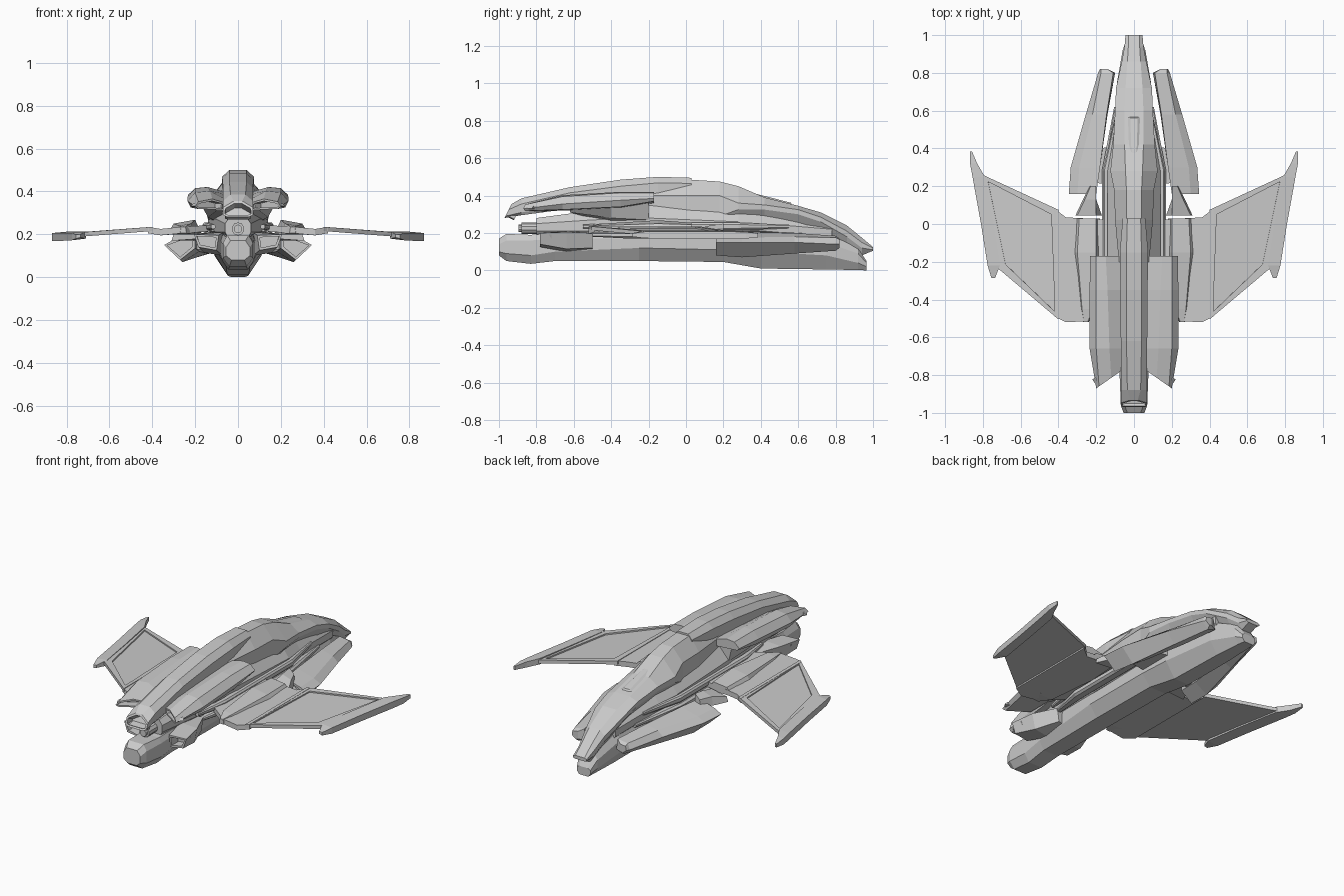
import bpy, bmesh


def finish(name, bm, mirror):
    bmesh.ops.recalc_face_normals(bm, faces=bm.faces)
    me = bpy.data.meshes.new(name)
    bm.to_mesh(me)
    bm.free()
    ob = bpy.data.objects.new(name, me)
    bpy.context.collection.objects.link(ob)
    if mirror:
        ob.modifiers.new("mirror", 'MIRROR')
    return ob


def loft(name, rings, mirror=False, sink=()):
    """Skin matching rings; sink = (cap index, inset, depth) hollows a cap."""
    bm = bmesh.new()
    vs = [[bm.verts.new(p) for p in r] for r in rings]
    n = len(rings[0])
    for a, b in zip(vs, vs[1:]):
        for i in range(n):
            j = (i + 1) % n
            bm.faces.new((a[i], a[j], b[j], b[i]))
    caps = [bm.faces.new(vs[0]), bm.faces.new(vs[-1])]
    bmesh.ops.recalc_face_normals(bm, faces=bm.faces)
    for k, inset, depth in sink:
        f = caps[k]
        bmesh.ops.inset_region(bm, faces=[f], thickness=inset, depth=0)
        f.normal_update()
        g = bmesh.ops.extrude_discrete_faces(bm, faces=[f])["faces"][0]
        bmesh.ops.translate(bm, verts=g.verts, vec=-g.normal * depth)
    return finish(name, bm, mirror)


def octo(y, zb, zt, wb, w, wt, za, zc, cx=0, lean=0):
    """Eight-sided section: bottom half width, belly, top; lean shifts top along y."""
    half = [(wb, zb), (w, za), (w, zc), (wt, zt)]
    pts = half + [(-x, z) for x, z in reversed(half)]
    return [(cx + x, y + lean * (z - zb), z) for x, z in pts]


def section(y, pts, slant=0):
    """Flat section at y; slant sweeps it along y away from its outermost point."""
    edge = max(x for x, z in pts)
    return [(x, y + slant * (edge - x), z) for x, z in pts]


def plate(name, top, thick, panel=None):
    """Mirrored slab from a top outline, with an optional recessed panel."""
    low = [(x, y, z - thick) for x, y, z in top]
    sink = [(0, panel, 0.008)] if panel else []
    return loft(name, [top, low], True, sink)


# Long lower hull with blunt head and keel at the tail
loft("lower_hull", [octo(*s) for s in (
    (-1.00, .08, .17, .03, .055, .035, .10, .14),
    (-.96, .05, .195, .04, .07, .05, .09, .16),
    (-.83, .035, .19, .045, .075, .06, .08, .16),
    (-.70, .05, .20, .05, .08, .07, .10, .17),
    (-.25, .05, .21, .055, .10, .09, .12, .17),
    (.20, .045, .21, .055, .11, .09, .11, .17),
    (.40, .01, .21, .05, .11, .09, .10, .17),
    (.75, .005, .20, .045, .09, .07, .08, .15),
    (.92, .002, .12, .035, .06, .04, .04, .09),
    (.965, 0, .05, .03, .045, .03, .02, .04))])

# Middle body joining hull and spine
loft("middle_body", [octo(*s) for s in (
    (-.80, .19, .28, .05, .06, .04, .21, .25),
    (-.50, .18, .32, .07, .10, .06, .21, .27),
    (-.20, .18, .36, .10, .14, .07, .22, .28),
    (.28, .18, .34, .10, .14, .08, .22, .26),
    (.42, .18, .32, .09, .115, .07, .21, .25),
    (.78, .16, .24, .06, .08, .05, .18, .22))])

# Arched front spine with a hollow, swept-back beak
loft("front_spine", [octo(*s) for s in (
    (-.97, .28, .355, .05, .07, .02, .29, .325, 0, .5),
    (-.88, .295, .385, .06, .07, .035, .31, .355),
    (-.62, .33, .445, .06, .07, .04, .35, .415),
    (-.35, .33, .485, .06, .072, .04, .38, .45),
    (-.15, .33, .50, .06, .075, .04, .39, .468),
    (.03, .33, .495, .05, .06, .035, .40, .465))], False, [(0, .012, .05)])

# Rear spine sweeping down to the tail
loft("rear_spine", [octo(*s) for s in (
    (-.20, .27, .44, .08, .08, .04, .31, .40),
    (.02, .26, .485, .09, .10, .04, .30, .40),
    (.18, .25, .475, .09, .105, .04, .29, .40),
    (.28, .25, .45, .07, .125, .045, .325, .36),
    (.42, .25, .39, .06, .11, .05, .325, .35),
    (.60, .23, .345, .06, .10, .05, .30, .325),
    (.72, .20, .31, .05, .095, .045, .26, .285),
    (.86, .13, .24, .04, .065, .035, .18, .21),
    (.94, .08, .175, .03, .05, .03, .12, .15),
    (1.0, .105, .125, .03, .045, .03, .11, .12))])
loft("spine_ridge", [octo(*s) for s in (
    (.34, .38, .418, .03, .03, .012, .39, .405),
    (.56, .32, .362, .04, .04, .02, .33, .35),
    (.57, .32, .35, .04, .04, .02, .33, .34))])

# Arched shoulder shells on both sides of the front spine, spiked at the nose
loft("shoulder_shell", [section(*s) for s in (
    (-.87, [(.075, .315), (.185, .318), (.20, .33), (.185, .352), (.12, .365), (.07, .35)], .7),
    (-.66, [(.07, .32), (.22, .325), (.235, .355), (.20, .395), (.13, .402), (.07, .37)]),
    (-.35, [(.07, .33), (.22, .34), (.235, .375), (.20, .415), (.14, .42), (.07, .39)]),
    (-.17, [(.07, .36), (.22, .37), (.232, .385), (.20, .415), (.15, .42), (.07, .40)]))],
    True, [(0, .01, .05)])
# Struts under the shells
loft("shell_strut", [section(y, p) for y, p in (
    (-.62, [(.07, .31), (.10, .31), (.14, .34), (.07, .34)]),
    (-.40, [(.08, .25), (.14, .28), (.18, .35), (.07, .36)]),
    (-.20, [(.08, .25), (.14, .27), (.17, .39), (.07, .39)]))], True)

# Box intakes near the head
loft("intake", [section(y, p) for y, p in (
    (-.78, [(.10, .125), (.185, .14), (.205, .20), (.09, .195)]),
    (-.64, [(.07, .10), (.16, .115), (.18, .205), (.07, .21)]),
    (-.50, [(.06, .11), (.11, .12), (.12, .20), (.06, .20)]))],
    True, [(0, .015, .06)])

# Nose gun
for name, r, d, y in (("gun_body", .03, .10, -.83), ("gun_muzzle", .02, .03, -.88)):
    bpy.ops.mesh.primitive_cylinder_add(vertices=10, radius=r, depth=d,
                                        location=(0, y, .225), rotation=(1.5708, 0, 0))
    bpy.context.object.name = name

# Long side strakes
for name, x, z, w, y0, y1 in (("upper_strake", .145, .235, .02, -.55, .55),
                              ("lower_strake", .14, .19, .03, -.50, .62)):
    loft(name, [octo(y, z - h, z + h, k * .6, k, k * .6, z - h / 2, z + h / 2, x + dx)
                for y, h, k, dx in ((y0, .01, w / 2, -.03), (y0 + .2, .02, w, 0),
                                    (.28, .02, w, 0), (y1, .01, w / 2, -.05))], True)

# Wing root, fairing, panel and tip rail
plate("wing_root", [(.10, .02, .245), (.26, .03, .235), (.36, .035, .225), (.42, .08, .235),
                    (.42, -.49, .235), (.36, -.52, .225), (.26, -.515, .235), (.10, -.40, .245)], .03)
loft("root_fairing", [section(y, p) for y, p in (
    (-.52, [(.24, .205), (.27, .205), (.265, .235), (.245, .235)]),
    (-.45, [(.20, .20), (.29, .20), (.275, .24), (.22, .25)]),
    (-.15, [(.17, .20), (.33, .20), (.30, .25), (.20, .268)]),
    (.03, [(.18, .20), (.33, .20), (.29, .245), (.20, .255)]))], True)
plate("wing", [(.40, .075, .235), (.80, .26, .205), (.72, -.235, .21), (.40, -.505, .235)], .02, .045)
loft("wing_tip", [section(y, p) for y, p in (
    (-.285, [(.735, .185), (.755, .18), (.755, .198), (.735, .20)]),
    (-.22, [(.71, .18), (.775, .172), (.775, .207), (.71, .213)]),
    (.0, [(.745, .18), (.81, .17), (.81, .207), (.745, .213)]),
    (.25, [(.79, .178), (.855, .168), (.855, .207), (.79, .213)]),
    (.32, [(.83, .175), (.868, .17), (.868, .205), (.83, .208)]),
    (.385, [(.858, .178), (.868, .177), (.868, .198), (.858, .20)]))], True)

# Small fins behind the wing roots
loft("rear_fin", [section(y, p) for y, p in (
    (.045, [(.17, .18), (.31, .17), (.30, .20), (.20, .22)]),
    (.13, [(.20, .17), (.27, .17), (.26, .22), (.20, .24)]),
    (.20, [(.20, .18), (.235, .18), (.23, .22), (.20, .25)]))], True)

# Tapering rear pods, open at the front
loft("rear_pod", [section(y, p) for y, p in (
    (.16, [(.20, .135), (.27, .08), (.345, .15), (.30, .175), (.20, .205)]),
    (.30, [(.18, .12), (.26, .07), (.335, .15), (.29, .175), (.18, .205)]),
    (.58, [(.14, .11), (.20, .09), (.255, .15), (.22, .18), (.145, .20)]),
    (.80, [(.10, .12), (.15, .105), (.19, .14), (.175, .175), (.11, .185)]),
    (.82, [(.14, .125), (.155, .12), (.18, .14), (.175, .165), (.14, .17)]))],
    True, [(0, .015, .06)])
plate("pod_pylon", [(.06, .20, .18), (.22, .22, .18), (.18, .40, .18), (.06, .42, .18)], .05)
